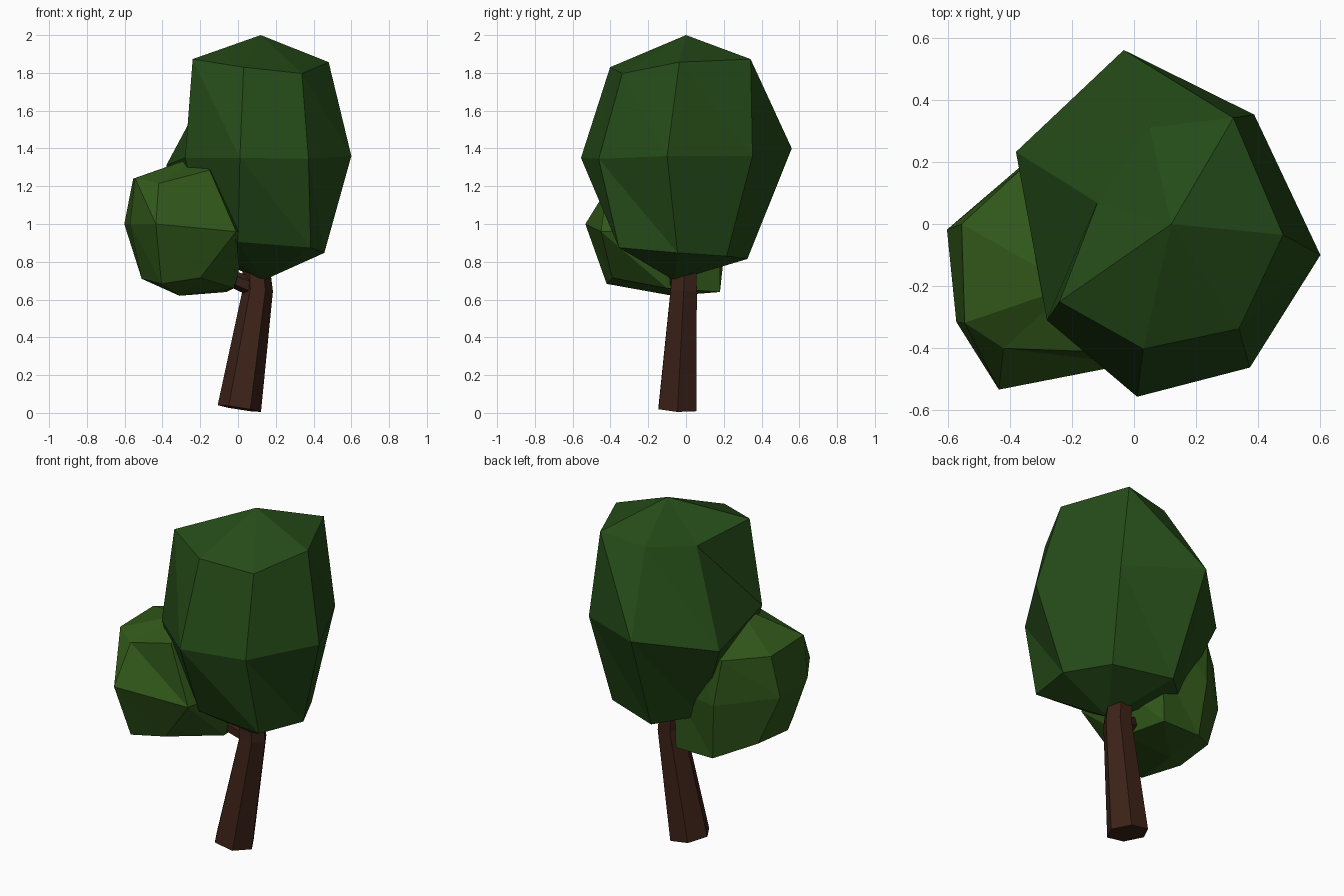
import bpy
from math import cos, sin, pi
from mathutils import Vector


def material(name, rgb):
    m = bpy.data.materials.new(name)
    m.diffuse_color = (*rgb, 1)
    return m


def loft(name, rings, bottom, top, mat):
    """Skin equal-sized rings listed bottom to top, closed by two fan tips."""
    n = len(rings[0])
    verts = [p for r in rings for p in r] + [bottom, top]
    b, t = len(verts) - 2, len(verts) - 1
    last = (len(rings) - 1) * n
    faces = []
    for i in range(n):
        j = (i + 1) % n
        faces += [(b, j, i), (t, last + i, last + j)]
        for k in range(0, last, n):
            faces += [(k + i, k + j, k + n + i), (k + j, k + n + j, k + n + i)]
    mesh = bpy.data.meshes.new(name)
    mesh.from_pydata(verts, [], faces)
    mesh.update()
    mesh.materials.append(mat)
    obj = bpy.data.objects.new(name, mesh)
    bpy.context.collection.objects.link(obj)
    return obj


def limb(name, path, radii, mat, sides=6):
    """Tapered polygonal limb whose rings face along the path."""
    pts = [Vector(p) for p in path]
    rings = []
    for k, p in enumerate(pts):
        d = (pts[min(k + 1, len(pts) - 1)] - pts[max(k - 1, 0)]).normalized()
        u = Vector((0, 1, 0)).cross(d).normalized()
        v = d.cross(u)
        rings.append([p + radii[k] * (cos(a) * u + sin(a) * v)
                      for a in (2 * pi * i / sides for i in range(sides))])
    return loft(name, rings, pts[0], pts[-1], mat)


bark = material("bark", (0.045, 0.016, 0.009))
dark_leaf = material("dark_leaf", (0.018, 0.07, 0.009))
light_leaf = material("light_leaf", (0.03, 0.095, 0.01))

# Leaning trunk with a bend under the leaves, and a side branch
limb("trunk", [(0.007, -0.045, 0.023), (0.105, -0.012, 0.65), (0.08, 0, 1.0)],
     [0.116, 0.08, 0.06], bark)
limb("branch", [(0.09, -0.02, 0.66), (-0.03, -0.05, 0.71), (-0.2, -0.1, 0.85)],
     [0.05, 0.045, 0.04], bark)

# Large irregular seven-sided canopy
loft("main_canopy", [
    [(-0.16, -0.25, 0.89), (0.0, -0.36, 0.905), (0.385, -0.355, 0.875),
     (0.457, -0.045, 0.847), (0.33, 0.215, 0.83), (0.0, 0.325, 0.815),
     (-0.2, 0.14, 0.85)],
    [(-0.28, -0.31, 1.35), (0.01, -0.556, 1.35), (0.373, -0.462, 1.345),
     (0.6, -0.1, 1.36), (0.387, 0.352, 1.36), (-0.033, 0.56, 1.4),
     (-0.38, 0.232, 1.31)],
    [(-0.24, -0.25, 1.873), (0.03, -0.402, 1.83), (0.338, -0.337, 1.797),
     (0.48, -0.035, 1.857), (0.32, 0.342, 1.873), (0.05, 0.31, 1.84),
     (-0.118, 0.068, 1.8)],
], (0.13, -0.06, 0.7), (0.12, 0, 2.0), dark_leaf)

# Small seven-sided canopy on the branch
loft("side_canopy", [
    [(-0.51, -0.22, 0.71), (-0.405, -0.42, 0.683), (-0.2, -0.39, 0.715),
     (-0.02, -0.1, 0.66), (-0.06, 0.18, 0.64), (-0.3, 0.18, 0.64),
     (-0.49, 0.03, 0.72)],
    [(-0.572, -0.315, 1.0), (-0.435, -0.533, 1.0), (-0.01, -0.45, 0.96),
     (0.06, -0.1, 0.97), (-0.05, 0.18, 0.98), (-0.33, 0.215, 0.97),
     (-0.602, -0.018, 1.0)],
    [(-0.545, -0.318, 1.243), (-0.42, -0.4, 1.215), (-0.15, -0.41, 1.285),
     (-0.05, -0.1, 1.25), (-0.15, 0.17, 1.25), (-0.36, 0.18, 1.23),
     (-0.555, 0.0, 1.24)],
], (-0.31, -0.07, 0.62), (-0.2, -0.2, 1.365), light_leaf)
